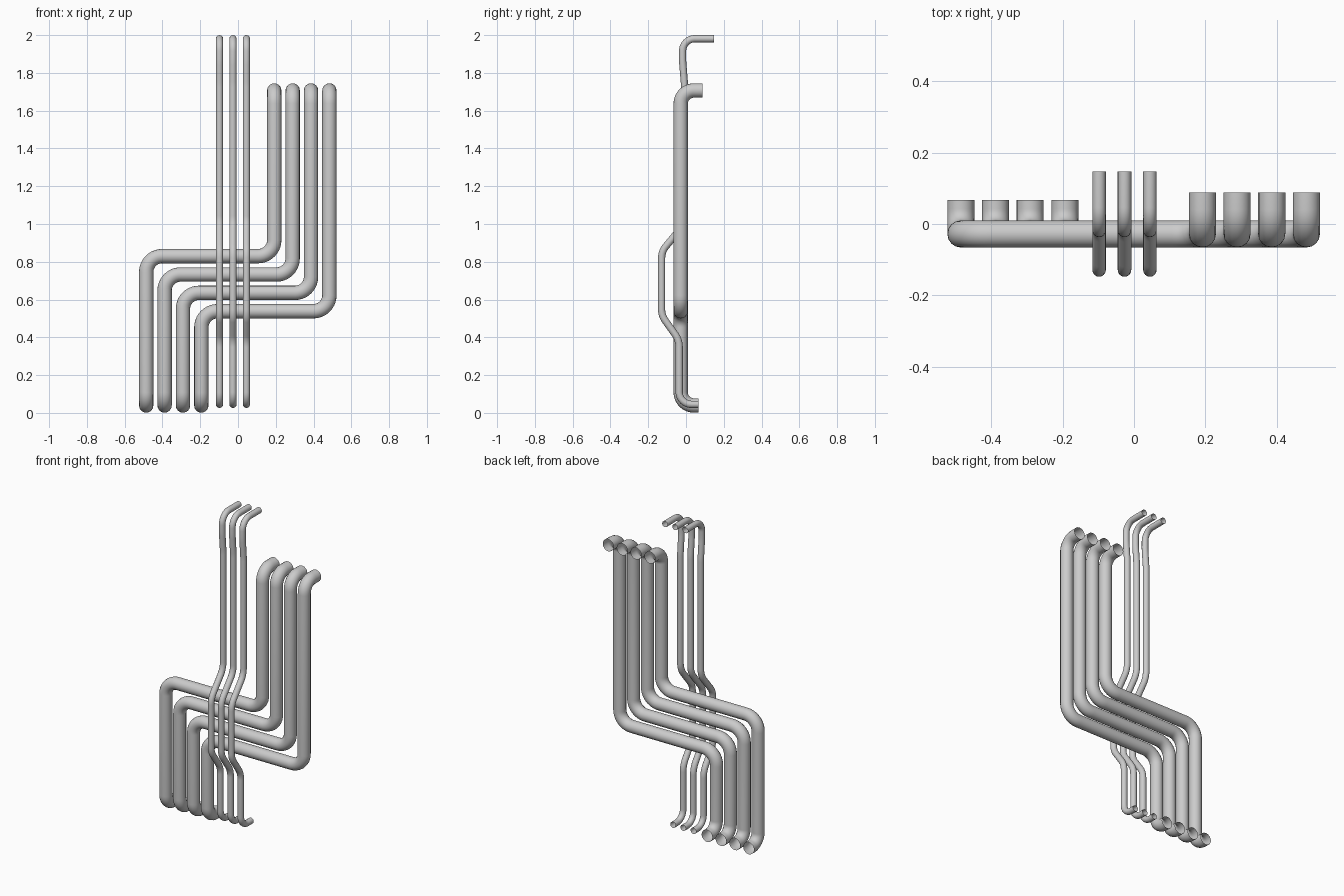
import bpy
from math import tan, cos, sin
from mathutils import Vector

if "Cube" in bpy.data.objects:
    bpy.data.objects.remove(bpy.data.objects["Cube"])


def fillet(corners, steps=10):
    """Turn (x, y, z, bend_radius) corners into a path with round bends."""
    pts = [Vector(c[:3]) for c in corners]
    path = [pts[0]]
    for i in range(1, len(pts) - 1):
        p, r = pts[i], corners[i][3]
        d0 = (p - pts[i - 1]).normalized()
        d1 = (pts[i + 1] - p).normalized()
        ang = d0.angle(d1)
        start = p - d0 * r * tan(ang / 2)
        inward = (d1 - d0 * d0.dot(d1)).normalized()
        for k in range(steps + 1):
            a = ang * k / steps
            path.append(start + d0 * r * sin(a) + inward * r * (1 - cos(a)))
    path.append(pts[-1])
    return path


def pipe(name, corners, radius):
    """Open-ended round tube swept along the filleted path."""
    path = fillet(corners)
    cu = bpy.data.curves.new(name, 'CURVE')
    cu.dimensions = '3D'
    cu.bevel_depth = radius
    cu.bevel_resolution = 6
    cu.use_fill_caps = False
    sp = cu.splines.new('POLY')
    sp.points.add(len(path) - 1)
    for q, v in zip(sp.points, path):
        q.co = (*v, 1)
    sp.use_smooth = True
    ob = bpy.data.objects.new(name, cu)
    bpy.context.collection.objects.link(ob)
    bpy.ops.object.select_all(action='DESELECT')
    ob.select_set(True)
    bpy.context.view_layer.objects.active = ob
    bpy.ops.object.convert(target='MESH')
    bpy.ops.object.shade_smooth()


# four thick pipes stepping sideways
R, Y, STEP = 0.038, -0.028, 0.0973
for i in range(4):
    xl, xr = -0.486 + i * STEP, 0.192 + i * STEP
    z = 0.83 - i * STEP
    pipe(f"thick_pipe_{i + 1}", [
        (xl, 0.067, 0.039, 0), (xl, Y, 0.039, 0.07),
        (xl, Y, z, 0.085), (xr, Y, z, 0.085),
        (xr, Y, 1.707, 0.07), (xr, 0.088, 1.707, 0)], R)

# three thin pipes bridging over the front of the thick ones
for i in range(3):
    x = -0.098 + i * 0.0713
    pipe(f"thin_pipe_{i + 1}", [
        (x, 0.067, 0.045, 0), (x, -0.036, 0.045, 0.065),
        (x, -0.036, 0.385, 0.12), (x, -0.129, 0.515, 0.1),
        (x, -0.129, 0.855, 0.1), (x, -0.008, 1.0, 0.12),
        (x, -0.008, 1.74, 0.4), (x, -0.018, 1.86, 0.4),
        (x, -0.018, 1.981, 0.065), (x, 0.148, 1.981, 0)], 0.019)
